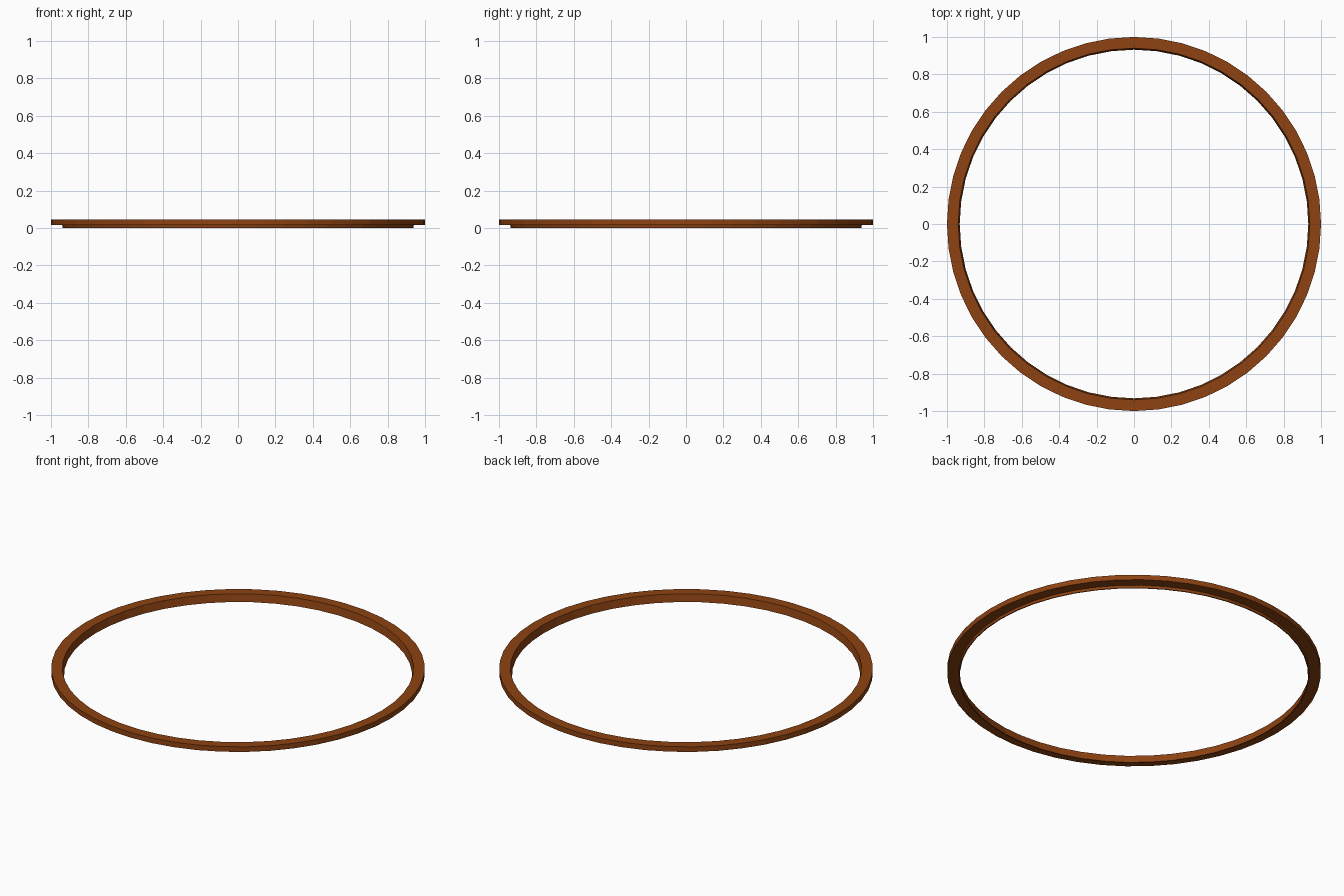
import bpy, bmesh, math

if "Cube" in bpy.data.objects:
    bpy.data.objects.remove(bpy.data.objects["Cube"])

SEGMENTS = 48
# ring cross-section (radius, z): flat band with a thin lip under its inner edge
PROFILE = [(1.0, 0.015), (1.0, 0.045), (0.94, 0.045), (0.932, 0.0),
           (0.938, 0.0), (0.94, 0.015)]

# spin the closed cross-section around z
bm = bmesh.new()
loops = []
for i in range(SEGMENTS):
    a = 2 * math.pi * i / SEGMENTS
    loops.append([bm.verts.new((r * math.cos(a), r * math.sin(a), z)) for r, z in PROFILE])
for i in range(SEGMENTS):
    a, b = loops[i], loops[(i + 1) % SEGMENTS]
    for j in range(len(PROFILE)):
        k = (j + 1) % len(PROFILE)
        bm.faces.new((a[j], b[j], b[k], a[k]))
bmesh.ops.recalc_face_normals(bm, faces=bm.faces)
mesh = bpy.data.meshes.new("rim_ring")
bm.to_mesh(mesh)
bm.free()
ring = bpy.data.objects.new("rim_ring", mesh)
bpy.context.collection.objects.link(ring)

# brown finish
brown = bpy.data.materials.new("brown")
brown.diffuse_color = (0.27, 0.055, 0.006, 1)
brown.use_nodes = True
brown.node_tree.nodes["Principled BSDF"].inputs["Base Color"].default_value = brown.diffuse_color
mesh.materials.append(brown)
